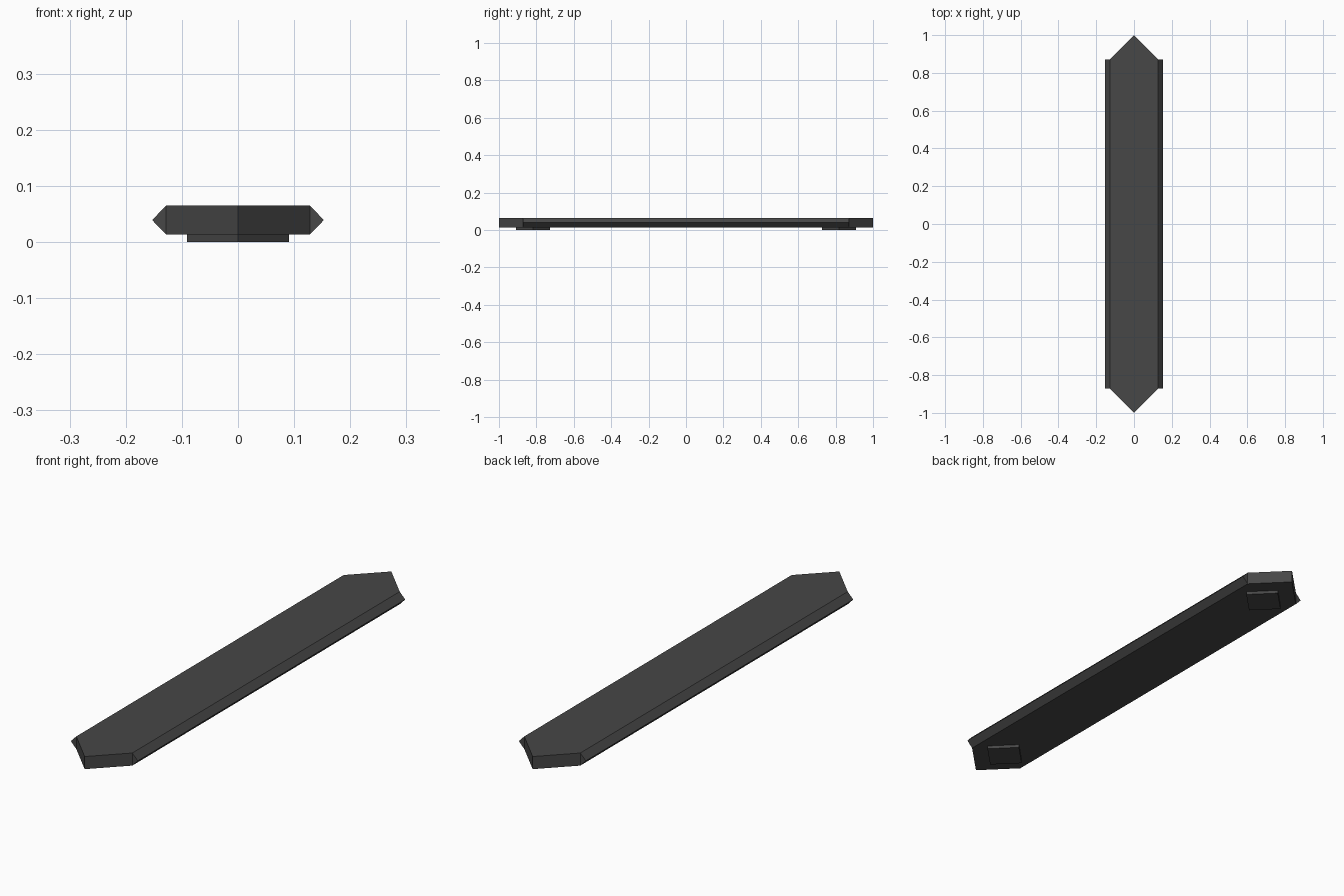
import bpy, bmesh
from mathutils import Vector

if "Cube" in bpy.data.objects:
    bpy.data.objects.remove(bpy.data.objects["Cube"])

charcoal = bpy.data.materials.new("charcoal")
charcoal.diffuse_color = (0.063, 0.063, 0.063, 1)
charcoal.use_nodes = True
charcoal.node_tree.nodes["Principled BSDF"].inputs["Base Color"].default_value = charcoal.diffuse_color


def prism(name, outline, sweep):
    """Extrude a closed outline of 3D points along the sweep vector."""
    bm = bmesh.new()
    face = bm.faces.new([bm.verts.new(p) for p in outline])
    ext = bmesh.ops.extrude_face_region(bm, geom=[face])
    moved = [v for v in ext["geom"] if isinstance(v, bmesh.types.BMVert)]
    bmesh.ops.translate(bm, verts=moved, vec=Vector(sweep))
    bmesh.ops.recalc_face_normals(bm, faces=bm.faces)
    mesh = bpy.data.meshes.new(name)
    bm.to_mesh(mesh)
    bm.free()
    mesh.materials.append(charcoal)
    obj = bpy.data.objects.new(name, mesh)
    bpy.context.collection.objects.link(obj)
    return obj


W, SHOULDER, Z0, Z1 = 0.128, 0.872, 0.013, 0.065

# Long slab with pointed ends
prism("slab", [(0, -1, Z0), (W, -SHOULDER, Z0), (W, SHOULDER, Z0),
               (0, 1, Z0), (-W, SHOULDER, Z0), (-W, -SHOULDER, Z0)],
      (0, 0, Z1 - Z0))

for side, label in ((1, "right"), (-1, "left")):
    # Triangular edge strip along each long side
    prism(label + "_edge_strip",
          [(side * W, -SHOULDER, Z0), (side * 0.153, -SHOULDER, (Z0 + Z1) / 2),
           (side * W, -SHOULDER, Z1)], (0, 2 * SHOULDER, 0))

for end, label in ((1, "back"), (-1, "front")):
    # Diamond foot under each end
    r, c = 0.091, end * 0.819
    prism(label + "_foot", [(r, c, 0), (0, c + r, 0), (-r, c, 0), (0, c - r, 0)],
          (0, 0, Z0))
